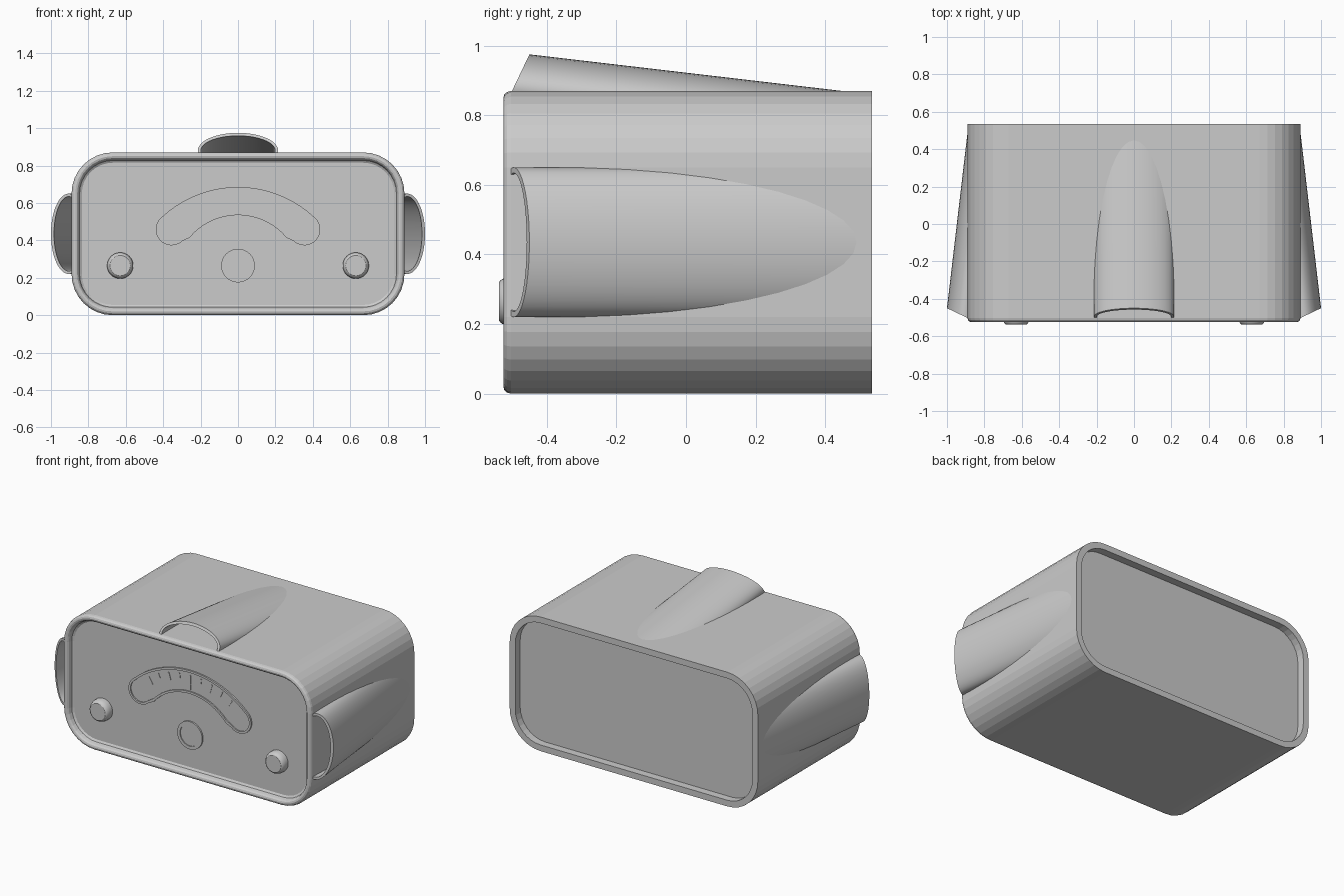
import bpy, bmesh
from math import sin, cos, pi, radians, sqrt
from mathutils import Vector

if "Cube" in bpy.data.objects:
    bpy.data.objects.remove(bpy.data.objects["Cube"])

grey = bpy.data.materials.new("plain_grey")
grey.use_nodes = True
COLOUR = (0.6, 0.6, 0.6, 1)
grey.diffuse_color = COLOUR
grey.node_tree.nodes["Principled BSDF"].inputs["Base Color"].default_value = COLOUR

PANEL = -0.485   # y of the recessed front panel
MID = 0.435      # mid height of the body


def loft(name, loops, caps=True, ring=False, closed=True, smooth=None):
    """Skin a row of equal point loops; caps fill the ends, ring joins last to first."""
    bm = bmesh.new()
    rows = [[bm.verts.new(p) for p in loop] for loop in loops]
    pairs = list(zip(rows, rows[1:])) + ([(rows[-1], rows[0])] if ring else [])
    n = len(rows[0])
    for a, b in pairs:
        for i in range(n if closed else n - 1):
            j = (i + 1) % n
            bm.faces.new((a[i], a[j], b[j], b[i]))
    if caps:
        bm.faces.new(rows[0])
        bm.faces.new(rows[-1])
    bmesh.ops.recalc_face_normals(bm, faces=bm.faces)
    mesh = bpy.data.meshes.new(name)
    bm.to_mesh(mesh)
    bm.free()
    mesh.materials.append(grey)
    obj = bpy.data.objects.new(name, mesh)
    bpy.context.collection.objects.link(obj)
    if smooth:
        bpy.ops.object.select_all(action='DESELECT')
        obj.select_set(True)
        bpy.context.view_layer.objects.active = obj
        bpy.ops.object.shade_smooth_by_angle(angle=radians(smooth))
    return obj


def rounded_rect(inset, y, hx=0.89, hz=MID, r=0.22, seg=8):
    pts = []
    for k, (sx, sz) in enumerate(((1, 1), (-1, 1), (-1, -1), (1, -1))):
        for i in range(seg + 1):
            a = pi / 2 * (k + i / seg)
            pts.append(Vector((sx * (hx - r) + (r - inset) * cos(a), y,
                               MID + sz * (hz - r) + (r - inset) * sin(a))))
    return pts


# Body: back recess, outer wall, rounded front rim and front panel
body_profile = [(0.04, 0.485), (0.04, 0.535), (0, 0.535), (0, -0.503),
                (0.003, -0.514), (0.01, -0.522), (0.02, -0.525), (0.03, -0.522),
                (0.037, -0.514), (0.04, -0.503), (0.043, -0.493), (0.055, PANEL)]
loft("body", [rounded_rect(i, y) for i, y in body_profile])


# Scoops: leaning half-oval tubes that sink into the body towards the back
def scoop(name, place):
    def arc(wall, dy):
        pts = []
        for i in range(25):
            a = radians(-12 + 204 * i / 24)
            u = (0.215 - wall) * cos(a)
            h = 0.88 + (0.095 - wall) * sin(a)
            y = -0.45 + (h - 0.975) * 0.476
            pts.append(place(u, y + dy, h - 0.117 * dy))
        return pts
    length = 0.95
    loft(name, [arc(0, 0), arc(0, length), arc(0.016, length), arc(0.016, 0)],
         caps=False, ring=True, closed=False, smooth=25)


scoop("top_scoop", lambda u, y, h: Vector((u, y, h)))
scoop("left_scoop", lambda u, y, h: Vector((h + 0.025, y, MID + u)))
scoop("right_scoop", lambda u, y, h: Vector((-h - 0.025, y, MID + u)))


# Round controls, turned about the y axis
def turned(name, x, z, profile, seg=32):
    loft(name, [[Vector((x + r * cos(2 * pi * i / seg), y, z + r * sin(2 * pi * i / seg)))
                 for i in range(seg)] for r, y in profile], smooth=30)


knob = [(0.07, PANEL + 0.005), (0.07, -0.51), (0.065, -0.527), (0.06, -0.534), (0.054, -0.538)]
for side, x in (("left", 0.63), ("right", -0.63)):
    turned(side + "_knob", x, 0.265, knob)
turned("centre_button", 0, 0.265,
       [(0.09, PANEL + 0.005), (0.09, PANEL - 0.01), (0.07, PANEL - 0.01),
        (0.07, PANEL - 0.004)])


# Curved dial window: two arcs joined by round ends
def dial_outline(d, y):
    def arc_z(x, centre, r):
        return centre + sqrt(r * r - x * x)
    half = [(0.4 * i / 12, arc_z(0.4 * i / 12, 0.088, 0.597 - d)) for i in range(12)]
    for i in range(13):
        a = radians(53 - 188 * i / 12)
        half.append((0.355 + (0.085 - d) * cos(a), 0.458 + (0.085 - d) * sin(a)))
    half += [(0.26 * i / 10, arc_z(0.26 * i / 10, 0.196, 0.339 + d)) for i in range(10, -1, -1)]
    pts = half + [(-x, z) for x, z in reversed(half[1:-1])]
    return [Vector((x, y, z)) for x, z in pts]


loft("dial_window", [dial_outline(d, PANEL + dy) for d, dy in
                     ((0, 0.005), (0, -0.01), (0.014, -0.01), (0.014, -0.002))])


# Scale marks and pointer: thin plates along the dial arc
def mark(name, angle, r0, r1, width):
    a = radians(angle)
    out, across = Vector((sin(a), 0, cos(a))), Vector((cos(a), 0, -sin(a))) * width / 2
    base = Vector((0, 0, 0.088))
    corners = [base + out * r + across * s for r, s in ((r0, -1), (r0, 1), (r1, 1), (r1, -1))]
    loft(name, [[p + Vector((0, PANEL + dy, 0)) for p in corners] for dy in (0, -0.005)])


for i in range(9):
    mark("scale_mark_%d" % (i + 1), -32 + 8 * i, 0.53 if i % 2 else 0.51, 0.565, 0.006)
mark("dial_pointer", 0, 0.47, 0.505, 0.008)
